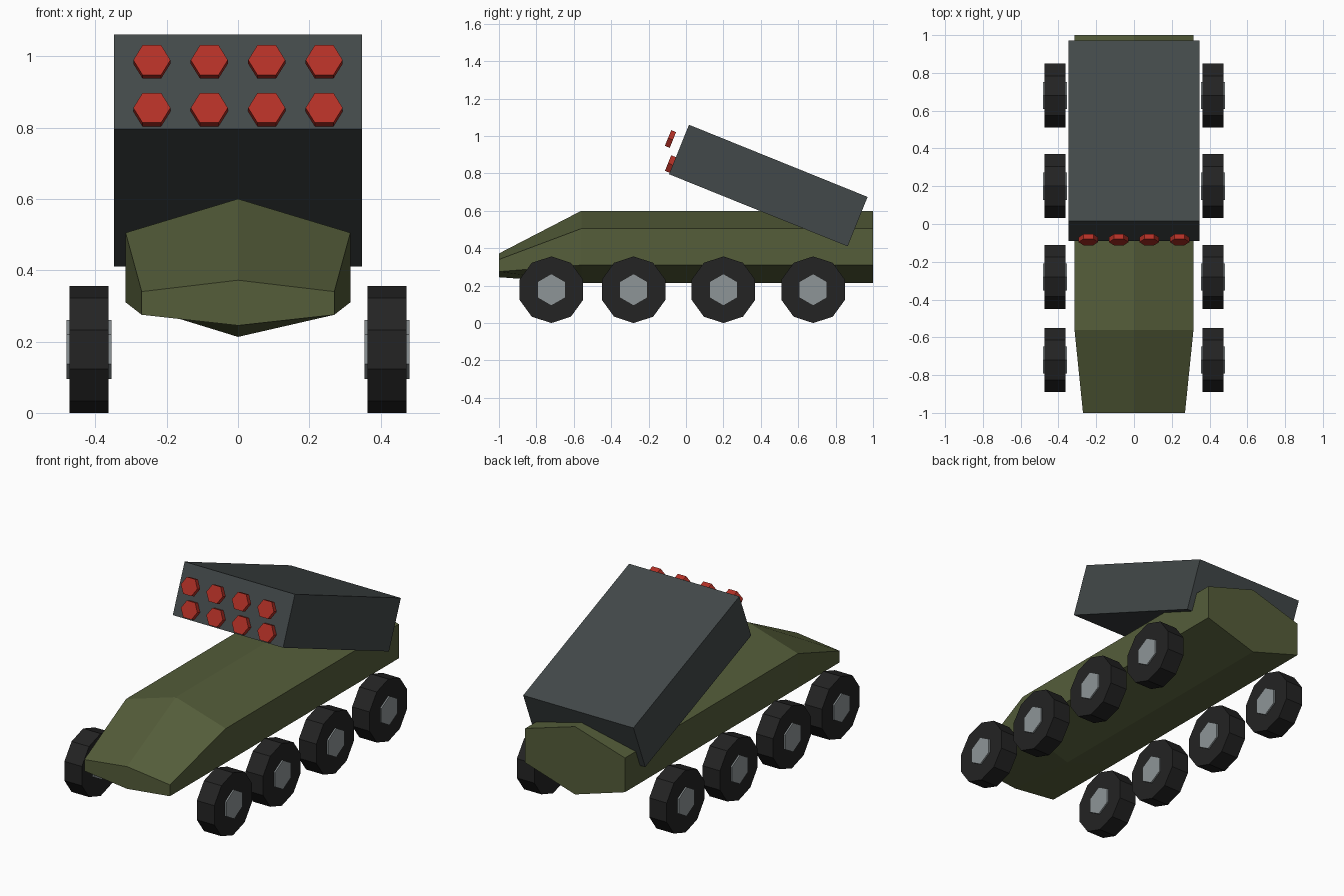
import bpy, bmesh
from math import radians, cos, sin, pi
from mathutils import Matrix, Vector

cube = bpy.data.objects.get("Cube")
if cube:
    bpy.data.objects.remove(cube, do_unlink=True)


def material(name, rgb):
    m = bpy.data.materials.new(name)
    m.use_nodes = True
    m.diffuse_color = (*rgb, 1)
    m.node_tree.nodes["Principled BSDF"].inputs["Base Color"].default_value = (*rgb, 1)
    return m


OLIVE = material("olive paint", (0.09, 0.11, 0.042))
SLATE = material("slate grey", (0.055, 0.066, 0.067))
RED = material("warhead red", (0.45, 0.03, 0.019))
RUBBER = material("tyre black", (0.017, 0.017, 0.017))
STEEL = material("hub steel", (0.27, 0.30, 0.31))


def loft(name, rings, mat, matrix=Matrix()):
    """Flat-shaded solid through matching rings of points, capped at both ends."""
    bm = bmesh.new()
    loops = [[bm.verts.new(p) for p in ring] for ring in rings]
    n = len(loops[0])
    for a, b in zip(loops, loops[1:]):
        for i in range(n):
            j = (i + 1) % n
            bm.faces.new((a[i], a[j], b[j], b[i]))
    bm.faces.new(loops[0])
    bm.faces.new(loops[-1])
    bmesh.ops.recalc_face_normals(bm, faces=bm.faces[:])
    mesh = bpy.data.meshes.new(name)
    bm.to_mesh(mesh)
    bm.free()
    mesh.materials.append(mat)
    obj = bpy.data.objects.new(name, mesh)
    obj.matrix_world = matrix
    bpy.context.collection.objects.link(obj)
    return obj


def prism(name, sides, radius, depth, mat, matrix):
    angles = [2 * pi * i / sides for i in range(sides)]
    rings = [[(radius * cos(a), radius * sin(a), z) for a in angles]
             for z in (-depth / 2, depth / 2)]
    return loft(name, rings, mat, matrix)


# Hull: six-sided section, tapering to the nose
def hull_ring(y, half, ridge, shoulder, sill, keel):
    return [(0, y, ridge), (half, y, shoulder), (half, y, sill),
            (0, y, keel), (-half, y, sill), (-half, y, shoulder)]


body = (0.315, 0.6, 0.505, 0.31, 0.213)
loft("hull", [hull_ring(-1, 0.27, 0.372, 0.34, 0.275, 0.245),
              hull_ring(-0.56, *body), hull_ring(1, *body)], OLIVE)

# Launcher box, tilted nose up
TILT = radians(22)
w, l, h = 0.348, 0.515, 0.1425
box = [[(-w, y, -h), (w, y, -h), (w, y, h), (-w, y, h)] for y in (-l, l)]
loft("launcher_box", box, SLATE,
     Matrix.Translation((0, 0.44, 0.735)) @ Matrix.Rotation(-TILT, 4, 'X'))

# Two rows of four rocket tips
for row, z in (("lower", 0.85), ("upper", 0.984)):
    for i in range(4):
        spot = Vector(((i - 1.5) * 0.161, -0.083, z))
        prism(f"rocket_tip_{row}_{i + 1}", 6, 0.052, 0.028, RED,
              Matrix.Translation(spot) @ Matrix.Rotation(pi / 2 - TILT, 4, 'X'))

# Four wheels on each side, hubs poking through both faces
for side, s in (("left", 1), ("right", -1)):
    for i, y in enumerate((-0.72, -0.28, 0.2, 0.68)):
        place = Matrix.Translation((s * 0.418, y, 0.178)) @ Matrix.Rotation(pi / 2, 4, 'Y')
        prism(f"tyre_{side}_{i + 1}", 10, 0.178, 0.11, RUBBER, place)
        prism(f"hub_{side}_{i + 1}", 6, 0.083, 0.126, STEEL, place)
